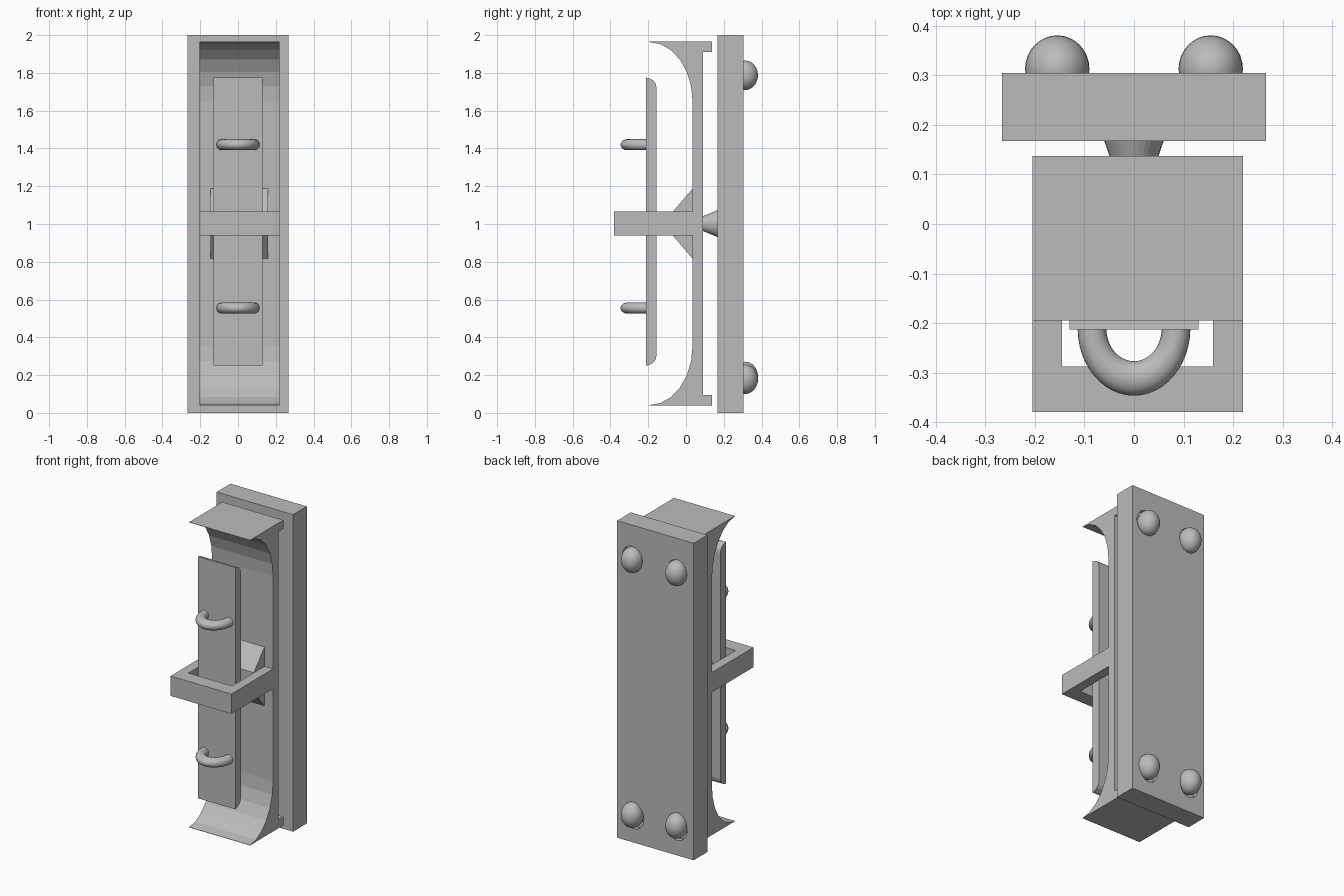
import bpy, bmesh, math
from mathutils import Matrix, Vector

cube = bpy.data.objects.get("Cube")
if cube:
    bpy.data.objects.remove(cube, do_unlink=True)

GREY = (0.5, 0.5, 0.5, 1)
mat = bpy.data.materials.new("plain_grey")
mat.use_nodes = True
mat.diffuse_color = GREY
mat.node_tree.nodes["Principled BSDF"].inputs["Base Color"].default_value = GREY


def finish(bm, name, smooth=False):
    bmesh.ops.recalc_face_normals(bm, faces=bm.faces)
    mesh = bpy.data.meshes.new(name)
    bm.to_mesh(mesh)
    bm.free()
    mesh.materials.append(mat)
    for p in mesh.polygons:
        p.use_smooth = smooth
    ob = bpy.data.objects.new(name, mesh)
    bpy.context.collection.objects.link(ob)
    return ob


def box(name, x0, x1, y0, y1, z0, z1):
    bm = bmesh.new()
    size = Matrix.Diagonal((x1 - x0, y1 - y0, z1 - z0, 1))
    centre = Matrix.Translation(((x0 + x1) / 2, (y0 + y1) / 2, (z0 + z1) / 2))
    bmesh.ops.create_cube(bm, size=1, matrix=centre @ size)
    return finish(bm, name)


def extrude(name, outline, axis, start, end):
    """Solid from an outline in the yz plane (axis 0) or xy plane (axis 2)."""
    bm = bmesh.new()
    place = (lambda a, b: (start, a, b)) if axis == 0 else (lambda a, b: (a, b, start))
    face = bm.faces.new([bm.verts.new(place(a, b)) for a, b in outline])
    out = bmesh.ops.extrude_face_region(bm, geom=[face])
    move = Vector((0, 0, 0))
    move[axis] = end - start
    bmesh.ops.translate(bm, vec=move, verts=[v for v in out["geom"] if isinstance(v, bmesh.types.BMVert)])
    return finish(bm, name)


def mirrored(half):
    """Adds the lower half of an outline, reflected about mid height."""
    return half + [(y, MID * 2 - z) for y, z in reversed(half)]


def along_y(x, y, z, sx, sz):
    return (Matrix.Translation((x, y, z)) @ Matrix.Diagonal((sx, 1, sz, 1))
            @ Matrix.Rotation(-math.pi / 2, 4, 'X'))


MID = 1.002
LEFT, RIGHT = -0.205, 0.22

# Back plate with shallow sockets for the bolt heads
plate = box("back_plate", -0.267, 0.267, 0.168, 0.305, 0, 2)
bolts = [(0.155, 1.787, 0.012, 0.0), (-0.155, 1.787, 0.004, 0.0),
         (0.155, 0.178, -0.008, -0.012), (-0.155, 0.193, 0.0, -0.018)]
for i, (x, z, dx, dz) in enumerate(bolts):
    bm = bmesh.new()
    bmesh.ops.create_cone(bm, cap_ends=True, segments=32, radius1=1, radius2=1, depth=0.06,
                          matrix=along_y(x + dx, 0.305, z + dz, 0.066, 0.079))
    cutter = finish(bm, f"socket_cutter_{i + 1}")
    cutter.hide_render = True
    cutter.hide_set(True)
    cutter.display_type = 'WIRE'
    mod = plate.modifiers.new("socket", 'BOOLEAN')
    mod.operation = 'DIFFERENCE'
    mod.object = cutter
    mod.solver = 'EXACT'

# Apply the sockets, then drop the cutters
deps = bpy.context.evaluated_depsgraph_get()
cut_mesh = bpy.data.meshes.new_from_object(plate.evaluated_get(deps))
plate.modifiers.clear()
plate.data = cut_mesh
for ob in [o for o in bpy.data.objects if o.name.startswith("socket_cutter")]:
    bpy.data.objects.remove(ob, do_unlink=True)

# Bolt heads
for i, (x, z, dx, dz) in enumerate(bolts):
    bm = bmesh.new()
    size = Matrix.Diagonal((0.065, 0.068, 0.078, 1))
    bmesh.ops.create_uvsphere(bm, u_segments=32, v_segments=16, radius=1,
                              matrix=Matrix.Translation((x, 0.313, z)) @ size)
    finish(bm, f"bolt_head_{i + 1}", True)

# Tapered mount between plate and channel
bm = bmesh.new()
bmesh.ops.create_cone(bm, cap_ends=True, segments=32, radius1=0.038, radius2=0.073, depth=0.085,
                      matrix=along_y(0, 0.129, MID, 0.84, 1))
finish(bm, "tapered_mount")

# Channel with flared ends and rear lips
STEPS = 6
flare = [(-0.195 + 0.23 * math.sin(t), 1.648 + 0.315 * math.cos(t))
         for t in (math.pi / 2 * k / STEPS for k in range(STEPS, -1, -1))]
rear = [(0.137, 1.965), (0.137, 1.91), (0.09, 1.91)]
extrude("channel", mirrored(flare + [(-0.195, 1.965)] + rear), 0, LEFT, RIGHT)

# Wedge bracing the frame against the channel
extrude("wedge_brace", mirrored([(0.037, 1.19), (-0.07, 1.065)]), 0, -0.145, 0.16)

# Square frame reaching round the panel
extrude("guard_frame", [(LEFT, 0.037), (LEFT, -0.38), (RIGHT, -0.38), (RIGHT, 0.037),
                        (0.16, 0.037), (0.16, -0.288), (-0.145, -0.288), (-0.145, 0.037)],
        2, 0.94, 1.065)

# Panel with rounded rear ends
top = 1.775
ends = [(-0.213, top), (-0.195, top - 0.003), (-0.175, top - 0.014), (-0.162, top - 0.03), (-0.157, top - 0.05)]
half = [(y, z) for y, z in ends]
panel = half + [(y, 0.25 + top - z) for y, z in reversed(half)]
extrude("panel", panel, 0, -0.13, 0.13)

# Half-ring handles
for name, z in (("upper_handle", 1.42), ("lower_handle", 0.555)):
    bm = bmesh.new()
    ring = bmesh.ops.create_circle(bm, segments=20, radius=0.029,
                                   matrix=Matrix.Translation((0.085, 0, 0)) @ Matrix.Rotation(math.pi / 2, 4, 'X'))
    edges = list({e for v in ring["verts"] for e in v.link_edges})
    bmesh.ops.spin(bm, geom=ring["verts"] + edges, cent=(0, 0, 0), axis=(0, 0, 1),
                   angle=-math.pi, steps=24)
    bmesh.ops.transform(bm, verts=bm.verts,
                        matrix=Matrix.Translation((0, -0.21, z)) @ Matrix.Diagonal((1, 1.2, 1, 1)))
    finish(bm, name, True)
